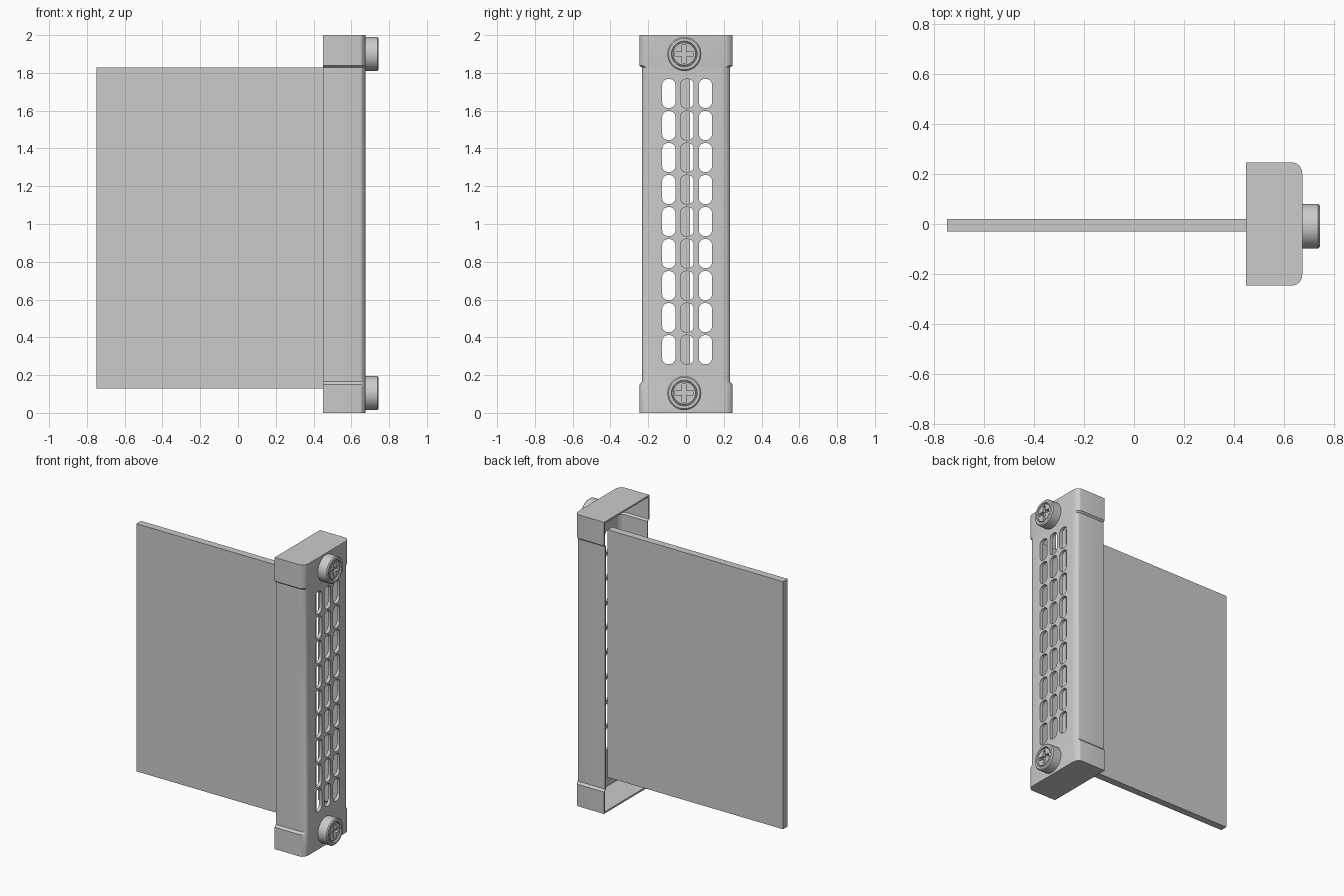
import bpy, bmesh, math

if "Cube" in bpy.data.objects:
    bpy.data.objects.remove(bpy.data.objects["Cube"])


def make(name, verts, faces):
    me = bpy.data.meshes.new(name)
    bm = bmesh.new()
    vs = [bm.verts.new(v) for v in verts]
    for f in faces:
        bm.faces.new([vs[i] for i in f])
    bmesh.ops.recalc_face_normals(bm, faces=bm.faces)
    bm.to_mesh(me)
    bm.free()
    ob = bpy.data.objects.new(name, me)
    bpy.context.collection.objects.link(ob)
    return ob


def loft(name, sections):
    """Skin a list of equal-length closed point loops, capping both ends."""
    n = len(sections[0])
    verts = [p for s in sections for p in s]
    faces = [list(range(n)), list(range(len(verts) - n, len(verts)))]
    for k in range(len(sections) - 1):
        for i in range(n):
            j = (i + 1) % n
            faces.append([k*n + i, k*n + j, (k+1)*n + j, (k+1)*n + i])
    return make(name, verts, faces)


def box(name, x0, x1, y0, y1, z0, z1):
    return loft(name, [[(x, y0, z0), (x, y1, z0), (x, y1, z1), (x, y0, z1)]
                       for x in (x0, x1)])


def select(ob):
    bpy.ops.object.select_all(action='DESELECT')
    ob.select_set(True)
    bpy.context.view_layer.objects.active = ob


def cut(ob, cutters):
    for c in cutters:
        c.hide_render = True
    select(cutters[0])
    for c in cutters:
        c.select_set(True)
    bpy.ops.object.join()
    m = ob.modifiers.new("cut", 'BOOLEAN')
    m.operation = 'DIFFERENCE'
    m.solver = 'EXACT'
    m.object = cutters[0]
    select(ob)
    bpy.ops.object.modifier_apply(modifier=m.name)
    bpy.data.objects.remove(cutters[0])


XB, XF = 0.45, 0.675


# half of the rounded outline: open back edge to face centre
def outline(w, t=0.0, tf=0.0):
    pts = [(XB, w - t)]
    for i in range(5):
        a = math.radians(90 - 22.5 * i)
        pts.append((XF - tf - 0.036 + 0.036*math.cos(a),
                    w - t - 0.045 + 0.045*math.sin(a)))
    return pts + [(x, -y) for x, y in reversed(pts)]


def channel(w, z, t):
    return [(x, y, z) for x, y in outline(w) + outline(w, t, 0.022)[::-1]]


# bracket channel with wider ends
bracket = loft("bracket", [
    channel(0.246, 0.0, 0.010), channel(0.246, 0.150, 0.010),
    channel(0.233, 0.165, 0.010), channel(0.233, 1.828, 0.010),
    channel(0.246, 1.838, 0.010), channel(0.246, 2.0, 0.010)])

# vent slots
slots = []
for cy in (-0.091, 0.006, 0.103):
    for k in range(9):
        cz = 0.335 + 0.1695 * k
        ring = []
        for qy, qz, a0 in ((1, 1, 0), (-1, 1, 90), (-1, -1, 180), (1, -1, 270)):
            for s in range(5):
                a = math.radians(a0 + 22.5 * s)
                ring.append((cy + qy*0.004 + 0.031*math.cos(a),
                             cz + qz*0.046 + 0.031*math.sin(a)))
        slots.append(loft("slot", [[(x, y, z) for y, z in ring] for x in (0.6, 0.7)]))
cut(bracket, slots)
select(bracket)
bpy.ops.object.shade_smooth_by_angle(angle=math.radians(25))

# closed top and bottom of the bracket
for name, z0, z1 in (("bottom_plate", 0.0, 0.012), ("top_plate", 1.988, 2.0)):
    loft(name, [[(x, y, z) for x, y in outline(0.246)] for z in (z0, z1)])

# circuit board
box("board", -0.75, 0.58, -0.03, 0.02, 0.13, 1.828)

# screws: turned profile (x, radius) with a cross recess
profile = [(0.655, 0.09), (0.738, 0.09), (0.745, 0.083), (0.745, 0.068),
           (0.733, 0.066), (0.733, 0.061), (0.741, 0.059)]
for name, cz in (("lower_screw", 0.105), ("upper_screw", 1.90)):
    cy, n = -0.009, 40
    screw = loft(name, [[(x, cy + r*math.cos(2*math.pi*i/n), cz + r*math.sin(2*math.pi*i/n))
                         for i in range(n)] for x, r in profile])
    a, b = 0.048, 0.011
    cross = [(a, -b), (a, b), (b, b), (b, a), (-b, a), (-b, b),
             (-a, b), (-a, -b), (-b, -b), (-b, -a), (b, -a), (b, -b)]
    cut(screw, [loft("cross", [[(x, cy + y, cz + z) for y, z in cross]
                               for x in (0.72, 0.76)])])
    select(screw)
    bpy.ops.object.shade_smooth_by_angle(angle=math.radians(25))
